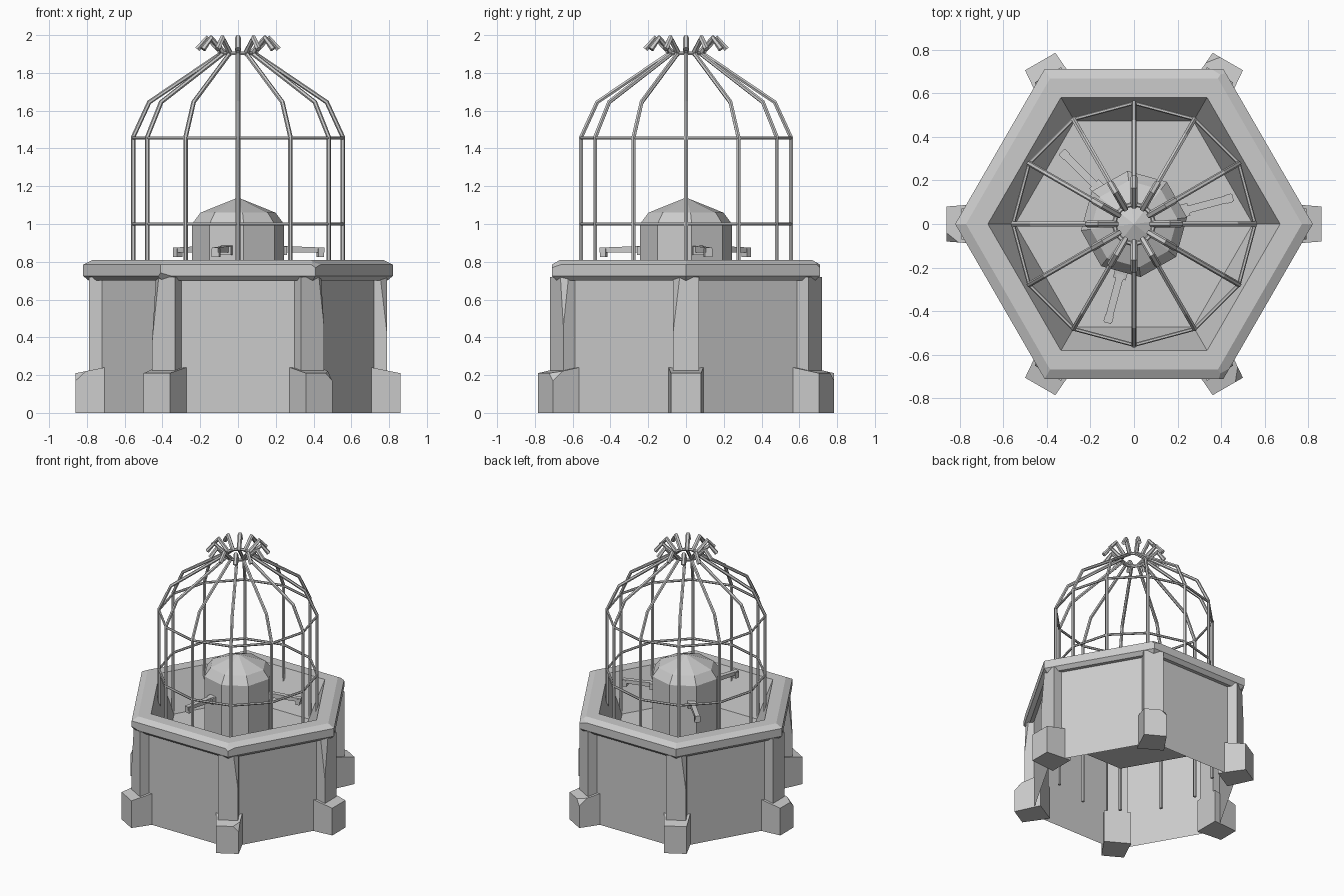
import bpy, bmesh, math, random
from mathutils import Vector, Matrix

if "Cube" in bpy.data.objects:
    bpy.data.objects.remove(bpy.data.objects["Cube"])

random.seed(4)


def finish(name, bm, recalc=True):
    if recalc:
        bmesh.ops.recalc_face_normals(bm, faces=bm.faces)
    me = bpy.data.meshes.new(name)
    bm.to_mesh(me)
    bm.free()
    ob = bpy.data.objects.new(name, me)
    bpy.context.collection.objects.link(ob)
    return ob


def revolve(profile, sides, phase=0.0, closed=False):
    """Spin a (radius, z) profile into a faceted solid."""
    bm = bmesh.new()
    rings = []
    for r, z in profile:
        if r == 0:
            rings.append([bm.verts.new((0, 0, z))] * sides)
        else:
            angs = [phase + math.tau * i / sides for i in range(sides)]
            rings.append([bm.verts.new((r * math.cos(a), r * math.sin(a), z)) for a in angs])
    pairs = list(zip(rings, rings[1:]))
    if closed:
        pairs.append((rings[-1], rings[0]))
    for a, b in pairs:
        for i in range(sides):
            j = (i + 1) % sides
            quad = list(dict.fromkeys([a[i], a[j], b[j], b[i]]))
            bm.faces.new(quad)
    return bm


def chip(bm, point, normal):
    """Slice off a corner and cap the cut."""
    res = bmesh.ops.bisect_plane(bm, geom=bm.verts[:] + bm.edges[:] + bm.faces[:],
                                 plane_co=point, plane_no=normal, clear_outer=True)
    edges = [e for e in res['geom_cut'] if isinstance(e, bmesh.types.BMEdge)]
    if edges:
        bmesh.ops.holes_fill(bm, edges=edges)


def block(r0, r1, half, z0, z1, drop=0.0):
    """Box running outwards along +x, its top falling by drop at the outer end."""
    bm = bmesh.new()
    bmesh.ops.create_cube(bm, size=1)
    for v in bm.verts:
        out, top = v.co.x > 0, v.co.z > 0
        v.co = (r1 if out else r0, half * (1 if v.co.y > 0 else -1),
                (z1 - (drop if out else 0)) if top else z0)
    return bm


def tubes(name, paths, radius, cyclic=False):
    cu = bpy.data.curves.new(name, 'CURVE')
    cu.dimensions = '3D'
    cu.bevel_depth = radius
    cu.bevel_resolution = 1
    cu.use_fill_caps = not cyclic
    for path in paths:
        sp = cu.splines.new('POLY')
        sp.points.add(len(path) - 1)
        for p, co in zip(sp.points, path):
            p.co = (*co, 1)
        sp.use_cyclic_u = cyclic
    tmp = bpy.data.objects.new(name, cu)
    bpy.context.collection.objects.link(tmp)
    me = bpy.data.meshes.new_from_object(tmp.evaluated_get(bpy.context.evaluated_depsgraph_get()))
    bpy.data.objects.remove(tmp)
    me.polygons.foreach_set("use_smooth", [False] * len(me.polygons))
    ob = bpy.data.objects.new(name, me)
    bpy.context.collection.objects.link(ob)


def polar(r, z, a):
    return Vector((r * math.cos(a), r * math.sin(a), z))


# Open-bottomed hexagonal wall
finish("outer_wall", revolve([(0.76, 0), (0.76, 0.72)], 6))

# Stone rim with chipped corners
rim = revolve([(0.755, 0.70), (0.79, 0.70), (0.82, 0.725), (0.82, 0.785),
               (0.77, 0.81), (0.67, 0.81), (0.67, 0.75)], 6, closed=True)
for k, top in ((1, 1), (4, -1), (5, 1)):
    a = k * math.pi / 3
    n = polar(1, 0.9 * top, a + 0.25)
    chip(rim, polar(0.80, 0.79 if top > 0 else 0.72, a), n)
finish("rim", rim)

# Sloping basin and floor
finish("basin", revolve([(0.67, 0.81), (0.545, 0.53), (0, 0.53)], 6), recalc=False)

# Corner pillars and feet
for k in range(6):
    a = k * math.pi / 3
    turn = Matrix.Rotation(a, 3, 'Z')
    pillar = block(0.66, 0.79, 0.07, 0.1, 0.72)
    if k % 2 == 0 or k == 5:
        s = random.choice((-1, 1))
        chip(pillar, (0.785, s * 0.058, random.uniform(0.5, 0.68)), (1, s, 0.12))
    bmesh.ops.transform(pillar, matrix=turn.to_4x4(), verts=pillar.verts)
    finish(f"pillar_{k + 1}", pillar)
    foot = block(0.66, 0.86, 0.08, 0, 0.25, 0.04)
    for v in foot.verts:
        if v.co.x < 0.7:
            v.co.y *= 1.2
    if k % 2:
        chip(foot, (0.85, 0.06, 0.20), (1, 1, 1))
    bmesh.ops.transform(foot, matrix=turn.to_4x4(), verts=foot.verts)
    finish(f"foot_{k + 1}", foot)

# Central octagonal fountain post
finish("fountain_post", revolve([(0.245, 0.53), (0.245, 1.0), (0.20, 1.06), (0, 1.14)],
                                8, math.radians(7)))

# Three water spouts with drooping tips
for k in range(3):
    a = math.radians(15 + 120 * k)
    parts = [block(0.2, 0.47, 0.017, 0.85, 0.885, 0.01),
             block(0.435, 0.465, 0.02, 0.825, 0.87),
             block(0.2, 0.26, 0.03, 0.835, 0.89, 0.01)]
    bm = bmesh.new()
    for p in parts:
        me = bpy.data.meshes.new("tmp")
        p.to_mesh(me)
        p.free()
        bm.from_mesh(me)
        bpy.data.meshes.remove(me)
    bmesh.ops.transform(bm, matrix=Matrix.Rotation(a, 4, 'Z'), verts=bm.verts)
    finish(f"spout_{k + 1}", bm)

# Cage bars, curled tips and hoops
angles = [k * math.tau / 12 for k in range(12)]
bar = [(0.555, 0.2), (0.555, 1.46), (0.47, 1.645), (0.085, 1.905)]
tubes("cage_bars", [[polar(r, z, a) for r, z in bar] for a in angles], 0.012)
curl = [(0.08, 1.90), (0.165, 1.985), (0.215, 1.925)]
tubes("cage_tips", [[polar(r, z, a) for r, z in curl] for a in angles], 0.016)
tubes("cage_hoops", [[polar(0.555, z, a) for a in angles] for z in (1.0, 1.455)], 0.009, True)
tubes("neck_ring", [[polar(0.092, 1.905, a) for a in angles]], 0.011, True)
